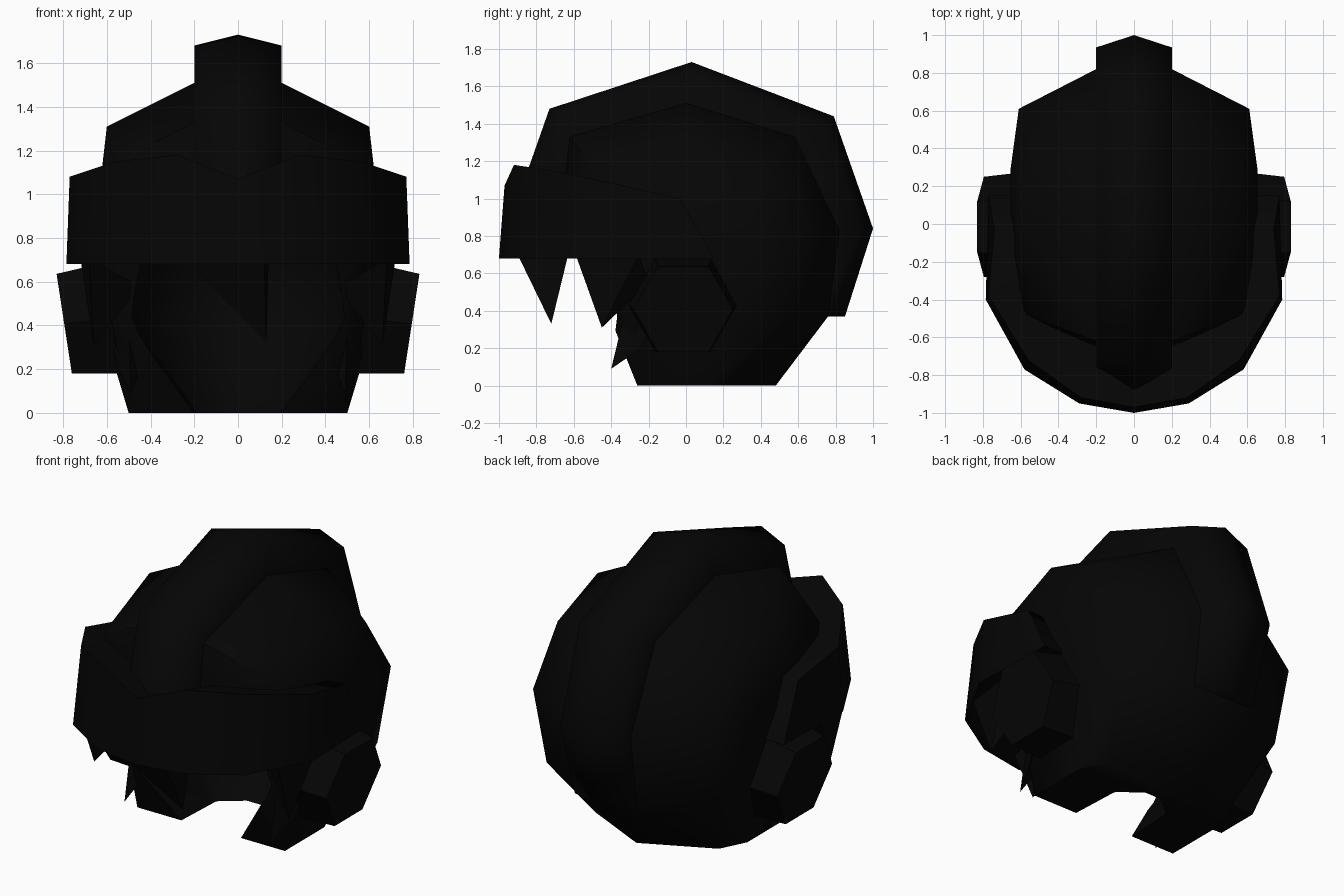
import bpy, bmesh
from math import radians

if "Cube" in bpy.data.objects:
    bpy.data.objects.remove(bpy.data.objects["Cube"], do_unlink=True)

BLACK = (0.0016, 0.0016, 0.0016, 1)
black = bpy.data.materials.new("black_plastic")
black.diffuse_color = BLACK
black.use_nodes = True
bsdf = black.node_tree.nodes["Principled BSDF"]
bsdf.inputs["Base Color"].default_value = BLACK
bsdf.inputs["Roughness"].default_value = 0.6


def smooth(obj, angle):
    bpy.ops.object.select_all(action="DESELECT")
    obj.select_set(True)
    bpy.context.view_layer.objects.active = obj
    bpy.ops.object.shade_smooth_by_angle(angle=radians(angle))


def finish(bm, name, angle):
    bmesh.ops.recalc_face_normals(bm, faces=bm.faces)
    mesh = bpy.data.meshes.new(name)
    bm.to_mesh(mesh)
    bm.free()
    obj = bpy.data.objects.new(name, mesh)
    bpy.context.collection.objects.link(obj)
    mesh.materials.append(black)
    smooth(obj, angle)
    return obj


def mirrored(points):
    return points + [(-x, y, z) for x, y, z in points if x]


def hull(points, name, angle=50):
    bm = bmesh.new()
    for p in points:
        bm.verts.new(p)
    bmesh.ops.convex_hull(bm, input=bm.verts)
    loose = [v for v in bm.verts if not v.link_faces]
    bmesh.ops.delete(bm, geom=loose, context="VERTS")
    return finish(bm, name, angle)


def loft(rings, name, angle=50):
    bm = bmesh.new()
    rows = [[bm.verts.new(p) for p in ring] for ring in rings]
    n = len(rows[0])
    for a, b in zip(rows, rows[1:]):
        for i in range(n):
            j = (i + 1) % n
            bm.faces.new((a[i], a[j], b[j], b[i]))
    bm.faces.new(rows[0])
    bm.faces.new(rows[-1])
    return finish(bm, name, angle)


# Shell: faceted dome, hollowed with an open face and neck
shell = hull(mirrored([
    (.2, -.66, 1.0), (.2, -.62, 1.33), (.2, 0, 1.51), (.2, .58, 1.33),
    (.2, .82, .83), (.2, .76, .37), (0, .48, 0),
    (.6, -.36, .95), (.57, -.48, 1.14), (.6, 0, 1.31), (.59, .4, 1.17),
    (.61, .61, .83), (.56, .55, .37), (.42, .28, 0),
    (.65, -.28, .83), (.655, .28, .83), (.62, .25, .4),
    (.5, -.26, 0), (.5, .12, 0)]), "shell")
cavity = hull(mirrored([
    (.43, -1.2, .68), (.46, -1.2, .42), (.37, -1.2, .2), (.24, -1.2, -.01),
    (.35, -1.2, .85), (.18, .05, -.01), (.05, .15, -.01),
    (.5, .1, .45), (.14, .55, .37),
    (.45, .3, .8), (.15, .6, .8), (.3, .2, 1.1), (.3, -.3, 1.05)]), "cavity_cutter")
cut = shell.modifiers.new("hollow", "BOOLEAN")
cut.operation = "DIFFERENCE"
cut.solver = "EXACT"
cut.object = cavity
bpy.context.view_layer.objects.active = shell
bpy.ops.object.modifier_apply(modifier="hollow")
bpy.data.objects.remove(cavity, do_unlink=True)
smooth(shell, 60)

# Crest: ridged band over the dome, given as peak, edge and base (y, z)
crest_path = [
    ((-.885, 1.04), (-.78, 1.04), (-.55, 1.0)),
    ((-.73, 1.48), (-.67, 1.44), (-.50, 1.25)),
    ((.03, 1.73), (.03, 1.68), (0, 1.40)),
    ((.79, 1.44), (.74, 1.40), (.50, 1.25)),
    ((1.0, .84), (.935, .83), (.70, .83)),
    ((.85, .37), (.79, .37), (.70, .37))]
W = .2
loft([[(0, *peak), (W, *edge), (W, *base), (-W, *base), (-W, *edge)]
      for peak, edge, base in crest_path], "crest", 80)

# Visor: outer bottom, outer top, inner top, inner bottom
half = [
    [(0, -1.0, .68), (0, -.97, 1.07), (0, -.7, 1.05), (0, -.87, .68)],
    [(.29, -.95, .68), (.28, -.92, 1.18), (.25, -.57, 1.07), (.25, -.82, .68)],
    [(.58, -.77, .68), (.56, -.72, 1.15), (.46, -.4, 1.05), (.5, -.66, .68)],
    [(.785, -.4, .68), (.77, -.38, 1.08), (.55, -.3, 1.04), (.66, -.36, .68)],
    [(.77, .15, .68), (.74, -.03, 1.0), (.6, -.03, .99), (.6, .15, .68)]]
left = [[(-x, y, z) for x, y, z in ring] for ring in half[:0:-1]]
loft(left + half, "visor", 80)

# Centre shard hanging from the visor
hull([(-.24, -.9, .7), (.14, -.63, .7), (.12, -.9, .7), (.13, -.72, .33)],
     "centre_shard", 30)

for s, side in ((1, "left"), (-1, "right")):
    # Ear pod: tilted hexagonal block
    hexagon = [(-.15, 1), (.12, 1), (.25, 0), (.12, -1), (-.15, -1), (-.28, 0)]
    outer = [(s * (.795 + .035 * h), y, .408 + .228 * h) for y, h in hexagon]
    inner = [(s * (.58 + .06 * h), y * 1.1, .43 + .25 * h) for y, h in hexagon]
    loft([inner, outer], side + "_ear_pod", 40)

    # Pointed plates at the temple and the cheek
    hull([(s * x, y, z) for x, y, z in [
        (.68, -.59, .7), (.66, -.45, .31), (.45, -.36, .58), (.6, -.2, .55),
        (.72, -.25, .7)]], side + "_temple_spike", 30)
    hull([(s * x, y, z) for x, y, z in [
        (.49, -.4, .09), (.5, -.32, .42), (.55, -.24, .2), (.43, -.25, .24),
        (.6, -.15, .4)]], side + "_cheek_spike", 30)
